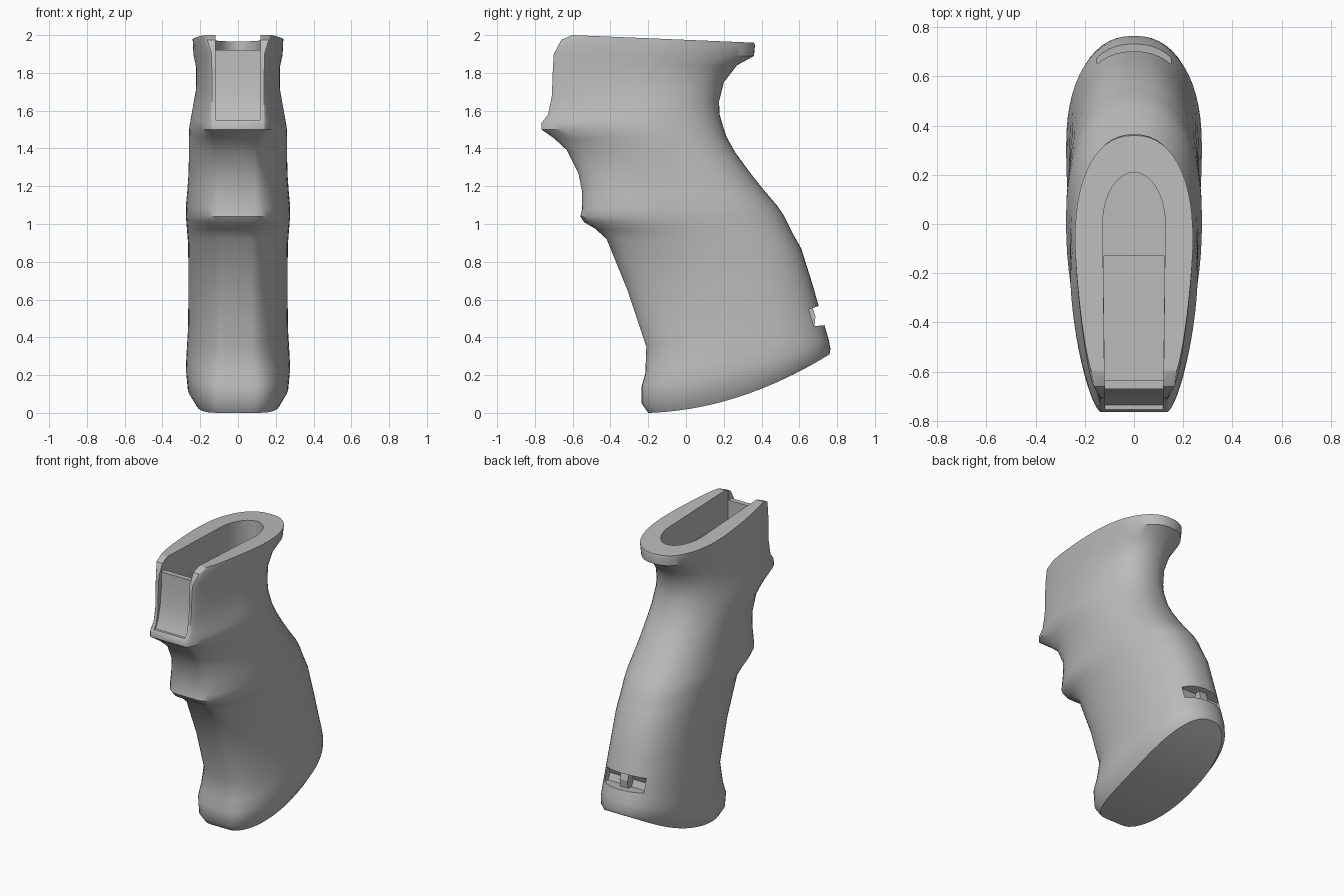
import bpy
import bmesh
import math

cube = bpy.data.objects.get("Cube")
if cube:
    bpy.data.objects.remove(cube, do_unlink=True)

# One matte grey for the whole grip
grey = bpy.data.materials.new("matte_grey")
grey.use_nodes = True
colour = (0.5, 0.5, 0.5, 1)
grey.diffuse_color = colour
grey.node_tree.nodes["Principled BSDF"].inputs["Base Color"].default_value = colour


def make_object(name, bm):
    bmesh.ops.recalc_face_normals(bm, faces=bm.faces)
    mesh = bpy.data.meshes.new(name)
    bm.to_mesh(mesh)
    bm.free()
    obj = bpy.data.objects.new(name, mesh)
    bpy.context.collection.objects.link(obj)
    mesh.materials.append(grey)
    return obj


def prism(name, outline, start, end, axis):
    """Extrude an outline: (y, z) pairs along x, or (x, y) pairs along z."""
    bm = bmesh.new()
    place = (lambda p, d: (d, p[0], p[1])) if axis == "x" else (lambda p, d: (p[0], p[1], d))
    low = [bm.verts.new(place(p, start)) for p in outline]
    high = [bm.verts.new(place(p, end)) for p in outline]
    bm.faces.new(low)
    bm.faces.new(high)
    for i in range(len(low)):
        k = (i + 1) % len(low)
        bm.faces.new((low[i], low[k], high[k], high[i]))
    return make_object(name, bm)


def lookup(keys, z):
    """Linear interpolation through (height, value) keys, highest first."""
    for (za, a), (zb, b) in zip(keys, keys[1:]):
        if z >= zb:
            t = min(1, max(0, (za - z) / (za - zb)))
            return a + (b - a) * t
    return keys[-1][1]


# Front and back edges of the side profile, top to bottom
FRONT = [(-.60, 2), (-.66, 1.975), (-.7, 1.9), (-.705, 1.82), (-.71, 1.68), (-.73, 1.58),
         (-.765, 1.535), (-.765, 1.5), (-.7, 1.455), (-.63, 1.39), (-.57, 1.27), (-.55, 1.17),
         (-.55, 1.08), (-.56, 1.04), (-.54, 1.01), (-.48, .975), (-.42, .92), (-.31, .65),
         (-.21, .35), (-.215, .21), (-.235, .14), (-.235, .05), (-.2, 0)]
BACK = [(.36, 1.96), (.365, 1.945), (.36, 1.89), (.27, 1.84), (.2, 1.75), (.175, 1.65),
        (.178, 1.58), (.195, 1.52), (.215, 1.46), (.26, 1.38), (.34, 1.27), (.42, 1.17),
        (.48, 1.1), (.515, 1.05), (.54, 1), (.565, .95), (.61, .87), (.67, .68),
        (.715, .52), (.74, .44), (.755, .39), (.765, .34), (.76, .31)]
# Half width, flat front half width and front roundness by height
WIDTH = [(2, .24), (1.9, .236), (1.8, .218), (1.65, .222), (1.5, .258), (1.25, .262),
         (1.06, .278), (.9, .262), (.4, .262), (.14, .276), (.05, .268), (0, .23)]
FLAT = [(2, .17), (1.9, .14), (1.5, .135), (1.4, .09), (1.1, .09), (1, .07), (0, .07)]
ROUND = [(2, 1.4), (1.5, 1.5), (1.3, 1.6), (1.05, 2.2), (.9, 1.8), (.4, 1.8), (.14, 2.4), (0, 2.3)]
WIDEST = .55
BACK_ROUND = 2.3
STEPS = 14


def half_section(z):
    """Half outline as (x, fraction from front to back)."""
    w, flat, n = lookup(WIDTH, z), lookup(FLAT, z), lookup(ROUND, z)
    points = [(0, 0)]
    for i in range(STEPS + 1):
        a = i / STEPS * math.pi / 2
        points.append((flat + (w - flat) * math.sin(a) ** (2 / n),
                       WIDEST * (1 - abs(math.cos(a)) ** (2 / n))))
    for i in range(1, STEPS + 1):
        a = i / STEPS * math.pi / 2
        e = 2 / BACK_ROUND
        x = 0 if i == STEPS else w * math.cos(a) ** e
        points.append((x, WIDEST + (1 - WIDEST) * math.sin(a) ** e))
    return points


# Grip body: lofted egg-shaped sections with a convex base
bm = bmesh.new()
rings = []
for i, ((yf, zf), (yb, zb)) in enumerate(zip(FRONT, BACK)):
    half = half_section(zf)
    sag = .07 * max(0, (i - 18) / 4)
    loop = half + [(-x, s) for x, s in half[-2:0:-1]]
    rings.append([bm.verts.new((x, yf + (yb - yf) * s,
                                zf + (zb - zf) * s - sag * 4 * s * (1 - s)))
                  for x, s in loop])
size = len(rings[0])
for upper, lower in zip(rings, rings[1:]):
    for j in range(size):
        k = (j + 1) % size
        bm.faces.new((upper[j], upper[k], lower[k], lower[j]))
for ring in (rings[0], rings[-1]):
    for j in range(size // 2):
        quad = [ring[j], ring[j + 1], ring[-j - 1], ring[-j % size]]
        bm.faces.new(list(dict.fromkeys(quad)))
grip = make_object("grip_body", bm)

# Top slot with a rounded back end, deeper toward the front
arc = [(.127 * math.cos(a), .21 * math.sin(a))
       for a in (math.pi * i / 20 for i in range(21))]
slot = prism("slot_cutter", arc + [(-.12, -.635), (.12, -.635)], 1.78, 2.2, "z")
well = prism("well_cutter", [(-.119, -.634), (.119, -.634), (.125, -.13), (-.125, -.13)],
             1.6, 1.9, "z")
# Recess in front of the thin front panel
recess = prism("recess_cutter", [(-.9, 1.55), (-.735, 1.55), (-.705, 1.61), (-.685, 1.7),
                                 (-.672, 1.82), (-.67, 1.92), (-.6, 1.92), (-.6, 2.2),
                                 (-.9, 2.2)], -.118, .118, "x")
# Notch low on the back
notch = prism("notch_cutter", [(.9, .6), (.7, .565), (.64, .545), (.62, .5), (.64, .455),
                               (.69, .46), (.9, .48)], -.15, .15, "x")

for cutter in (slot, well, recess, notch):
    cut = grip.modifiers.new(cutter.name, "BOOLEAN")
    cut.operation = "DIFFERENCE"
    cut.solver = "EXACT"
    cut.object = cutter
    bpy.context.view_layer.objects.active = grip
    bpy.ops.object.modifier_apply(modifier=cut.name)
    bpy.data.objects.remove(cutter, do_unlink=True)

# Small rib across the notch
prism("notch_rib", [(.6, .45), (.68, .46), (.685, .51), (.67, .56), (.6, .56)], -.03, .03, "x")

bpy.ops.object.select_all(action="DESELECT")
grip.select_set(True)
bpy.context.view_layer.objects.active = grip
bpy.ops.object.shade_smooth_by_angle(angle=math.radians(38))
